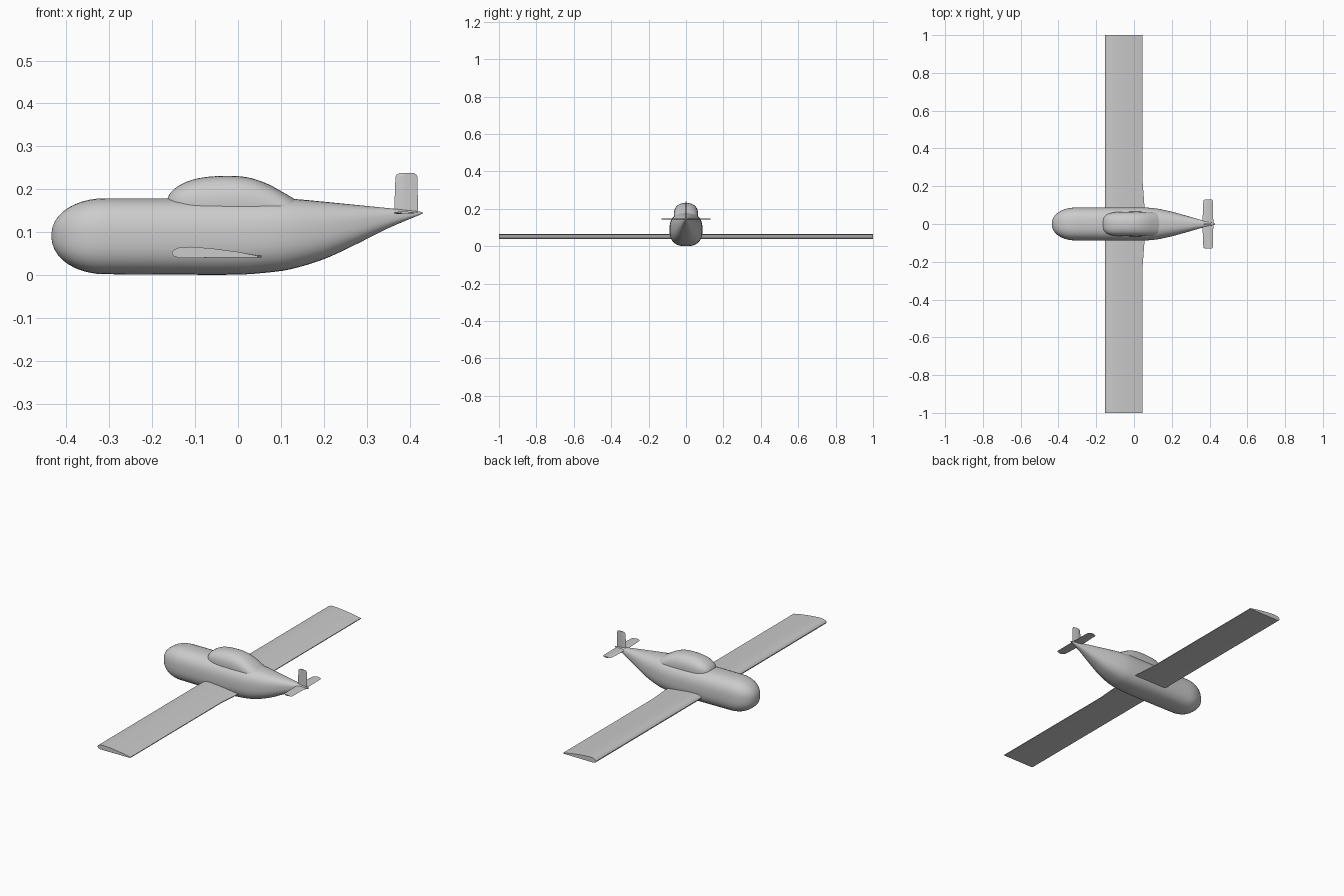
import bpy, bmesh
from math import sin, cos, pi, radians
from mathutils import Vector

cube = bpy.data.objects.get("Cube")
if cube:
    bpy.data.objects.remove(cube, do_unlink=True)

grey = bpy.data.materials.new("light grey")
grey.use_nodes = True
grey.diffuse_color = (0.6, 0.6, 0.6, 1)
grey.node_tree.nodes["Principled BSDF"].inputs["Base Color"].default_value = (0.6, 0.6, 0.6, 1)


def loft(name, rings, angle=40):
    """Skin a list of closed rings, cap both ends and shade smooth."""
    bm = bmesh.new()
    loops = [[bm.verts.new(p) for p in ring] for ring in rings]
    n = len(loops[0])
    for a, b in zip(loops, loops[1:]):
        for i in range(n):
            j = (i + 1) % n
            bm.faces.new((a[i], a[j], b[j], b[i]))
    bm.faces.new(loops[0])
    bm.faces.new(loops[-1])
    bmesh.ops.recalc_face_normals(bm, faces=bm.faces)
    mesh = bpy.data.meshes.new(name)
    bm.to_mesh(mesh)
    bm.free()
    mesh.materials.append(grey)
    obj = bpy.data.objects.new(name, mesh)
    bpy.context.collection.objects.link(obj)
    bpy.ops.object.select_all(action='DESELECT')
    obj.select_set(True)
    bpy.context.view_layer.objects.active = obj
    bpy.ops.object.shade_smooth_by_angle(angle=radians(angle))
    return obj


def smooth_stations(points, steps=4):
    """Interpolate stations with a tangent-limited cubic along x."""
    pts = [Vector(p) for p in points]
    slopes = []
    for i in range(len(pts)):
        a, b = pts[max(i - 1, 0)], pts[min(i + 1, len(pts) - 1)]
        slopes.append((b - a) / (b[0] - a[0]))
    out = []
    for i in range(len(pts) - 1):
        p, q = pts[i], pts[i + 1]
        h = q[0] - p[0]
        for k in range(steps):
            t = k / steps
            v = (p * (2*t**3 - 3*t*t + 1) + slopes[i] * h * (t**3 - 2*t*t + t)
                 + q * (3*t*t - 2*t**3) + slopes[i + 1] * h * (t**3 - t*t))
            v[0] = p[0] + h * t
            out.append(v)
    return out + [pts[-1]]


def section(x, top, bottom, half, power, count=40):
    """Superellipse cross-section across the body."""
    mid, rise = (top + bottom) / 2, (top - bottom) / 2
    ring = []
    for i in range(count):
        c, s = cos(2 * pi * i / count), sin(2 * pi * i / count)
        r = (abs(c)**power + abs(s)**power) ** (-1 / power)
        ring.append((x, half * r * c, mid + rise * r * s))
    return ring


# Fuselage: rounded nose, level belly, tail swept up to a point
nose_x, nose_len = -0.435, 0.125
nose = []
for i in range(10):
    a = radians(3 + 8.7 * i)
    s = sin(a) ** 0.93
    nose.append((nose_x + nose_len * (1 - cos(a)), 0.092 + 0.087 * s, 0.092 - 0.09 * s, 0.087 * s))
tail = smooth_stations([
    (-0.31, 0.179, 0.002, 0.087), (-0.15, 0.179, 0.001, 0.088), (0.0, 0.179, 0.001, 0.088),
    (0.06, 0.179, 0.005, 0.087), (0.12, 0.178, 0.013, 0.082), (0.2, 0.171, 0.037, 0.065),
    (0.27, 0.164, 0.069, 0.046), (0.35, 0.156, 0.109, 0.023), (0.43, 0.147, 0.143, 0.003)])
loft("fuselage", [section(*s, 2.6) for s in nose + tail])

# Cockpit bubble with a rounded front and a tapering back
canopy = smooth_stations([
    (-0.166, 0.175, 0.15, 0.02), (-0.158, 0.191, 0.135, 0.038), (-0.14, 0.207, 0.125, 0.052),
    (-0.11, 0.221, 0.11, 0.061), (-0.07, 0.229, 0.1, 0.064), (-0.01, 0.231, 0.1, 0.065),
    (0.03, 0.226, 0.1, 0.065), (0.07, 0.212, 0.1, 0.064), (0.11, 0.19, 0.1, 0.062),
    (0.14, 0.172, 0.1, 0.055)])
loft("canopy", [section(*s, 2.5) for s in canopy])

# Wing: one straight panel with a slight flare at the body
airfoil = [(0.046, 0.041), (0.046, 0.045), (0.0, 0.054), (-0.06, 0.062), (-0.11, 0.066),
           (-0.135, 0.065), (-0.148, 0.06), (-0.154, 0.052), (-0.15, 0.044), (-0.138, 0.04)]


def wing_ring(y, flare):
    return [(x + (flare if x > 0 else 0), y, z) for x, z in airfoil]


loft("wing", [wing_ring(y, f) for y, f in (
    (-1, 0), (-0.22, 0), (-0.1, 0.009), (0.1, 0.009), (0.22, 0), (1, 0))], 35)


# Tail surfaces: thin plates with rounded tips
def plate(name, place, spans, thick):
    rings = []
    for span, x0, x1 in spans:
        mid = (x0 + x1) / 2
        rings.append([place(x, span, t) for x, t in (
            (x0, 0), (x0 + 0.008, thick), (mid, thick), (x1, 0), (mid, -thick), (x0 + 0.008, -thick))])
    return loft(name, rings, 35)


tip = [(0.083, 0.367, 0.418), (0.088, 0.37, 0.416), (0.092, 0.377, 0.41)]
plate("tail_fin", lambda x, s, t: (x, t, 0.146 + s), [(0, 0.364, 0.42)] + tip, 0.003)

half_span = [(s + 0.039, a, b) for s, a, b in tip]
spans = [(-s, a, b) for s, a, b in reversed(half_span)] + [(0, 0.362, 0.42)] + half_span
plate("tailplane", lambda x, s, t: (x, s, 0.145 + t), spans, 0.003)
